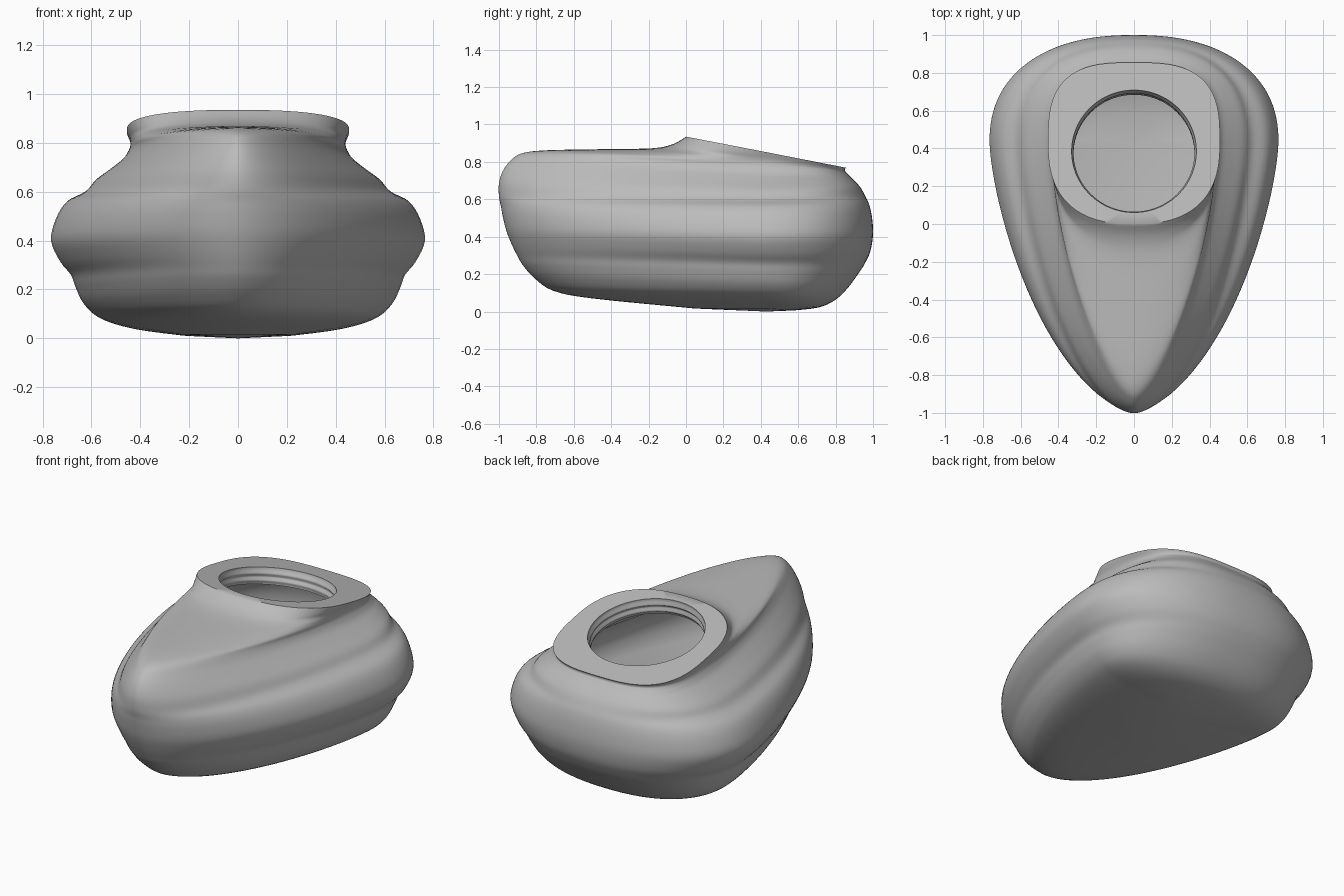
import bpy
import bmesh
from math import sin, cos, pi, radians
from mathutils import Vector

SEGMENTS = 128      # points around each ring
STEPS = 4           # smooth steps between two profile rows
MID_Y = 0.43        # widest station of the teardrop plan
RIM_SLOPE = 0.194   # tilt of the collar plane
WALL_SCALE = 0.96   # size of the hollow against the outer skin

cube = bpy.data.objects.get("Cube")
if cube:
    bpy.data.objects.remove(cube, do_unlink=True)

# Each row: front y, front z, half width, side z, back y, back z
PROFILE = [
    (.050, .016, .250, .017, .580, .006),
    (-.50, .070, .450, .050, .710, .022),
    (-.71, .111, .570, .088, .795, .060),
    (-.81, .178, .633, .145, .860, .120),
    (-.87, .245, .665, .210, .920, .200),
    (-.90, .295, .684, .260, .955, .255),
    (-.93, .355, .728, .315, .985, .320),
    (-.96, .430, .765, .400, 1.00, .410),
    (-.98, .510, .745, .490, .995, .500),
    (-.99, .565, .700, .560, .980, .570),
    (-1.0, .615, .625, .600, .960, .615),
    (-1.0, .685, .580, .650, .935, .660),
    (-.98, .750, .520, .695, .908, .692),
    (-.94, .805, .470, .735, .884, .716),
    (-.88, .845, .448, .768, .868, .732),
    (-.75, .862, .441, .788, .858, .743),
    (-.45, .868, .440, .803, .852, .750),
    (-.18, .873, .443, .819, .850, .756),
    (-.07, .895, .449, .836, .851, .763),
    (.000, .935, .455, .852, .855, .769),
]


def mix(a, b, t):
    return a + (b - a) * t


def ease(t):
    t = min(max(t, 0), 1)
    return t * t * (3 - 2 * t)


def smooth_row(index, t):
    """Catmull-Rom blend of the profile rows."""
    last = len(PROFILE) - 1
    rows = [PROFILE[min(max(index + k, 0), last)] for k in (-1, 0, 1, 2)]
    return [b + 0.5 * t * (c - a + t * (2 * a - 5 * b + 4 * c - d
            + t * (3 * (b - c) + d - a))) for a, b, c, d in zip(*rows)]


def body_ring(row, level):
    """Teardrop outline that turns into a rounded square at the collar."""
    front_y, front_z, width, side_z, back_y, back_z = row
    hood = ease((level - 9) / 5)
    collar = ease((level - 13.5) / 5.5)
    fullness = mix(1.45, 2.5, collar)
    power = mix(mix(.54, .61, hood), .4, collar)
    back_power = mix(2.3, 3, hood)
    ring = []
    for k in range(SEGMENTS):
        angle = 2 * pi * k / SEGMENTS
        side = 1 if cos(angle) >= 0 else -1
        if sin(angle) < 0:
            v = min(-sin(angle), 1)
            x = (1 - v ** fullness) ** power
            y, z = mix(MID_Y, front_y, v), mix(side_z, front_z, v)
        else:
            v = abs(sin(angle)) ** (2 / back_power)
            x = abs(cos(angle)) ** (2 / back_power)
            y, z = mix(MID_Y, back_y, v), mix(side_z, back_z, v)
        ring.append(Vector((side * width * x, y, z)))
    return ring


def bore_ring(radius, depth):
    """Circle parallel to the tilted collar plane."""
    normal = Vector((0, RIM_SLOPE, 1)).normalized()
    along = Vector((0, normal.z, -normal.y))
    centre = Vector((0, .385, .935 - RIM_SLOPE * .385)) - normal * depth
    ring = []
    for k in range(SEGMENTS):
        angle = 2 * pi * k / SEGMENTS
        ring.append(centre + Vector((radius * cos(angle), 0, 0))
                    + along * radius * sin(angle))
    return ring


# Outer skin, from the belly up to the collar edge
rings = []
top = len(PROFILE) - 1
for i in range(top):
    for s in range(STEPS):
        t = s / STEPS
        rings.append(body_ring(smooth_row(i, t), i + t))
rings.append(body_ring(PROFILE[top], top))

# Threaded bore through the flat collar
rings.append(bore_ring(.33, 0))
for turn in range(2):
    start = .02 + turn * .04
    rings.append(bore_ring(.33, start))
    rings.append(bore_ring(.32, start + .01))
    rings.append(bore_ring(.32, start + .02))
    rings.append(bore_ring(.33, start + .03))
rings.append(bore_ring(.33, .1))

# Hollow inside, a smaller copy of the outer skin
pivot = Vector((0, MID_Y, .42))
for i in range(14, -1, -1):
    rings.append([pivot + (p - pivot) * WALL_SCALE
                  for p in body_ring(PROFILE[i], i)])

# Join the rings into one closed shell
bm = bmesh.new()
loops = [[bm.verts.new(p) for p in ring] for ring in rings]
for low, high in zip(loops, loops[1:]):
    for k in range(SEGMENTS):
        n = (k + 1) % SEGMENTS
        bm.faces.new((low[k], low[n], high[n], high[k]))
floor = pivot.z * (1 - WALL_SCALE)
for loop, height in ((loops[0], 0), (loops[-1], floor)):
    centre = bm.verts.new((0, MID_Y, height))
    for k in range(SEGMENTS):
        bm.faces.new((centre, loop[k], loop[(k + 1) % SEGMENTS]))
bmesh.ops.remove_doubles(bm, verts=bm.verts, dist=0.00005)
bmesh.ops.recalc_face_normals(bm, faces=bm.faces)
mesh = bpy.data.meshes.new("hollow_body")
bm.to_mesh(mesh)
bm.free()

body = bpy.data.objects.new("hollow_body", mesh)
bpy.context.collection.objects.link(body)

# Plain grey finish
grey = bpy.data.materials.new("plain_grey")
grey.use_nodes = True
colour = (.5, .5, .5, 1)
grey.diffuse_color = colour
for node in grey.node_tree.nodes:
    if node.type == "BSDF_PRINCIPLED":
        node.inputs["Base Color"].default_value = colour
mesh.materials.append(grey)

bpy.ops.object.select_all(action="DESELECT")
body.select_set(True)
bpy.context.view_layer.objects.active = body
bpy.ops.object.shade_smooth_by_angle(angle=radians(45))
